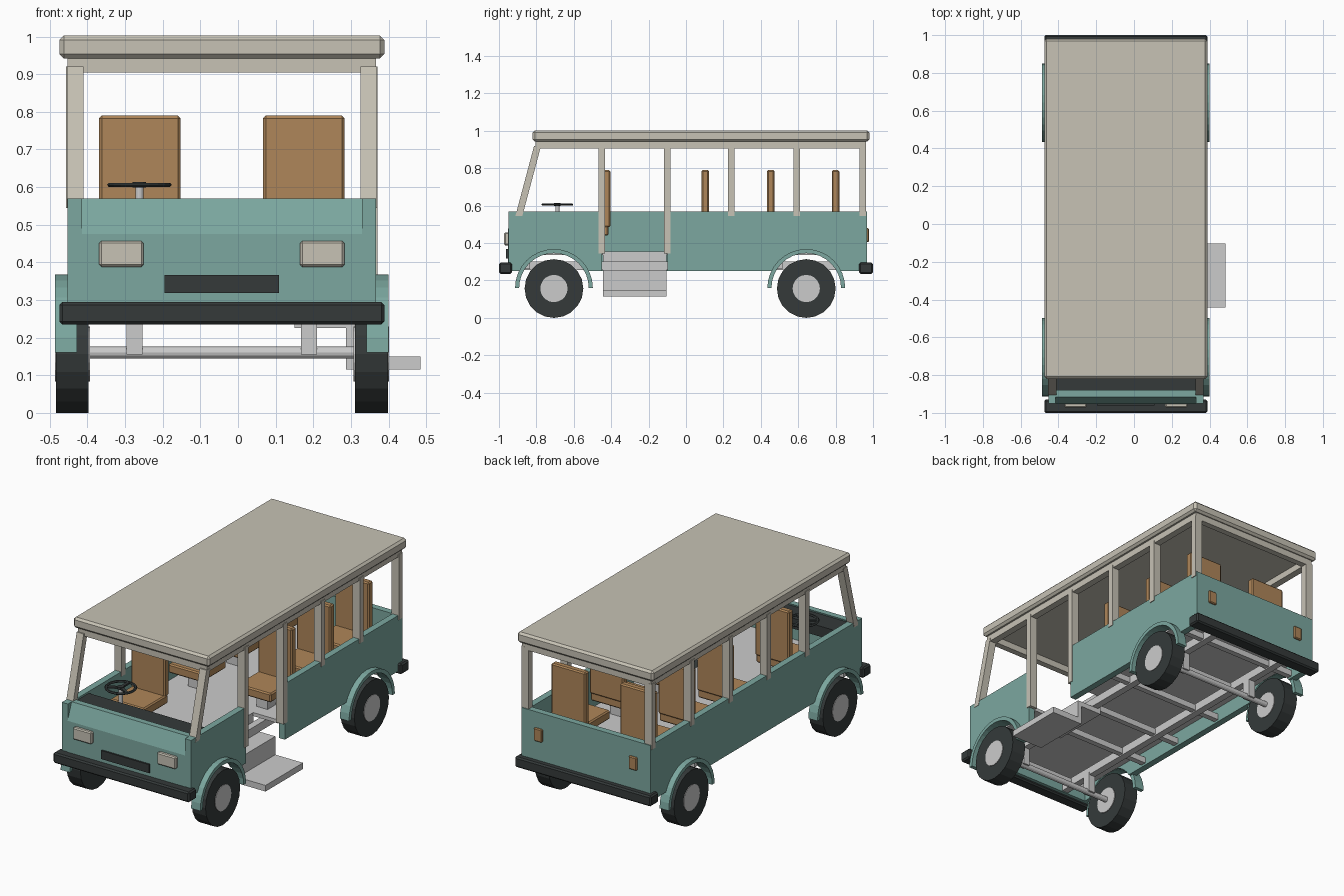
import bpy, bmesh, math
from mathutils import Vector

if "Cube" in bpy.data.objects:
    bpy.data.objects.remove(bpy.data.objects["Cube"])

CX = -0.043  # centre line of the body (the step sticks out on the right)

def mat(name, col):
    m = bpy.data.materials.new(name)
    m.diffuse_color = (*col, 1)
    m.use_nodes = True
    m.node_tree.nodes["Principled BSDF"].inputs["Base Color"].default_value = m.diffuse_color
    return m

TEAL = mat("teal_paint", (0.20, 0.39, 0.35))
CREAM = mat("cream_paint", (0.57, 0.54, 0.46))
TAN = mat("tan_seat", (0.43, 0.24, 0.10))
DARK = mat("dark_rubber", (0.035, 0.042, 0.042))

def finish(name, bm, m=None, bevel=0):
    bmesh.ops.recalc_face_normals(bm, faces=bm.faces)
    me = bpy.data.meshes.new(name)
    bm.to_mesh(me)
    bm.free()
    ob = bpy.data.objects.new(name, me)
    bpy.context.collection.objects.link(ob)
    if m:
        me.materials.append(m)
    if bevel:
        b = ob.modifiers.new("bevel", 'BEVEL')
        b.width, b.segments = bevel, 1
    return ob

def box(name, x, y, z, m=None, bevel=0):
    """Box from (min, max) ranges; x is measured from the body centre line."""
    bm = bmesh.new()
    bmesh.ops.create_cube(bm, size=1)
    for v in bm.verts:
        v.co = Vector([(r[0] + r[1]) / 2 + c * (r[1] - r[0]) for r, c in zip((x, y, z), v.co)])
        v.co.x += CX
    return finish(name, bm, m, bevel)

def extrude_x(name, pts, x0, x1, m=None):
    """Extrude a (y, z) outline along x."""
    bm = bmesh.new()
    f = bm.faces.new([bm.verts.new((CX + x0, y, z)) for y, z in pts])
    r = bmesh.ops.extrude_face_region(bm, geom=[f])
    for v in r['geom']:
        if isinstance(v, bmesh.types.BMVert):
            v.co.x = CX + x1
    return finish(name, bm, m)

def circle(cy, cz, r, n, a0=0.0, a1=2 * math.pi, closed=True):
    k = n if closed else n - 1
    return [(cy + r * math.cos(a0 + (a1 - a0) * i / k),
             cz + r * math.sin(a0 + (a1 - a0) * i / k)) for i in range(n)]

def mirrored(s, a, b):
    return (a, b) if s > 0 else (-b, -a)

WHEELS = (-0.706, 0.643)
R = 0.157

# Side panels with wheel arches cut into the lower edge
def side_panel(name, s, y0, y1):
    pts = [(y1, 0.57), (y0, 0.57), (y0, 0.25)]
    a = math.asin((0.25 - R) / 0.19)
    for wy in WHEELS:
        if y0 < wy < y1:
            pts += circle(wy, R, 0.19, 13, math.pi - a, a, False)
    pts.append((y1, 0.25))
    extrude_x(name, pts, *mirrored(s, 0.372, 0.41), TEAL)

side_panel("left_side_panel", -1, -0.95, 0.968)
side_panel("right_front_side_panel", 1, -0.95, -0.45)
side_panel("right_rear_side_panel", 1, -0.10, 0.968)

# Front and rear panels
extrude_x("front_panel", [(-0.952, 0.25), (-0.952, 0.475), (-0.915, 0.57), (-0.88, 0.57),
                          (-0.91, 0.475), (-0.91, 0.25)], -0.372, 0.372, TEAL)
box("rear_panel", (-0.372, 0.372), (0.93, 0.967), (0.25, 0.57), TEAL)
box("dashboard", (-0.372, 0.372), (-0.90, -0.76), (0.50, 0.56), DARK)

# Bumpers, grille and lights
box("front_bumper", (-0.432, 0.432), (-1.0, -0.93), (0.235, 0.295), DARK, 0.008)
box("rear_bumper", (-0.432, 0.432), (0.925, 1.0), (0.235, 0.295), DARK, 0.008)
box("grille", (-0.152, 0.152), (-0.962, -0.94), (0.318, 0.367), DARK)
for s in (-1, 1):
    box("headlight", mirrored(s, 0.208, 0.326), (-0.972, -0.94), (0.388, 0.457), CREAM, 0.006)
    box("tail_light", mirrored(s, 0.275, 0.327), (0.95, 0.978), (0.405, 0.48), TAN, 0.005)

# Roof and the frame under it
box("roof", (-0.432, 0.432), (-0.82, 0.98), (0.942, 1.003), CREAM, 0.012)
for s in (-1, 1):
    box("roof_side_rail", mirrored(s, 0.37, 0.41), (-0.805, 0.962), (0.905, 0.945), CREAM)
box("roof_front_rail", (-0.37, 0.37), (-0.805, -0.77), (0.905, 0.945), CREAM)
box("roof_rear_rail", (-0.37, 0.37), (0.927, 0.962), (0.905, 0.945), CREAM)

# Posts and sloping windscreen pillars
for s in (-1, 1):
    for y in (-0.45, -0.10, 0.243, 0.592, 0.945):
        low = 0.345 if s > 0 and y < 0 else 0.545
        box("roof_post", mirrored(s, 0.368, 0.414), (y - 0.0175, y + 0.0175), (low, 0.92), CREAM)
    extrude_x("windscreen_pillar", [(-0.912, 0.545), (-0.875, 0.545), (-0.775, 0.92), (-0.812, 0.92)],
              *mirrored(s, 0.368, 0.412), CREAM)

# Wheels, hubs and fenders
for wy in WHEELS:
    for s in (-1, 1):
        extrude_x("tyre", circle(wy, R, R, 20), *mirrored(s, 0.354, 0.441), DARK)
        extrude_x("hub", circle(wy, R, 0.073, 20), *mirrored(s, 0.35, 0.444))
        arc = circle(wy, 0.16, 0.208, 17, 0, math.pi, False) + circle(wy, 0.16, 0.186, 17, math.pi, 0, False)
        extrude_x("fender", arc, *mirrored(s, 0.385, 0.443), TEAL)
        box("axle_bracket", mirrored(s, 0.211, 0.253), (wy - 0.025, wy + 0.025), (0.155, 0.27))
    extrude_x("axle", circle(wy, 0.16, 0.016, 12), -0.36, 0.36)

# Chassis
for s in (-1, 1):
    box("chassis_rail", mirrored(s, 0.212, 0.252), (-0.93, 0.94), (0.255, 0.302))
for y in (-0.85, -0.415, -0.14, 0.2, 0.5, 0.82):
    right = 0.19 if -0.5 < y < -0.1 else 0.372
    box("cross_member", (-0.372, right), (y - 0.016, y + 0.016), (0.262, 0.297))

# Floor with a notch for the entrance
box("floor", (-0.372, 0.195), (-0.91, 0.93), (0.335, 0.355))
box("front_floor", (0.195, 0.372), (-0.91, -0.445), (0.335, 0.355))
box("rear_floor", (0.195, 0.372), (-0.105, 0.93), (0.335, 0.355))

# Entrance steps
extrude_y = (-0.443, -0.103)
box("upper_riser", (0.193, 0.213), extrude_y, (0.226, 0.355))
box("upper_step", (0.193, 0.352), extrude_y, (0.226, 0.255))
box("lower_riser", (0.33, 0.352), extrude_y, (0.115, 0.255))
box("lower_step", (0.33, 0.528), extrude_y, (0.115, 0.15))

# Seats: driver plus three rows of two
def seat(x, yb):
    box("seat_back", (x - 0.108, x + 0.108), (yb - 0.02, yb + 0.02), (0.485, 0.79), TAN, 0.007)
    box("seat_cushion", (x - 0.108, x + 0.108), (yb - 0.21, yb + 0.01), (0.44, 0.492), TAN, 0.007)
    box("seat_pedestal", (x - 0.035, x + 0.035), (yb - 0.135, yb - 0.065), (0.35, 0.445))

seat(-0.218, -0.425)
for y in (0.103, 0.453, 0.80):
    for x in (-0.218, 0.218):
        seat(x, y)

# Steering wheel
SX, SY = CX - 0.219, -0.688
bpy.ops.mesh.primitive_torus_add(location=(SX, SY, 0.606), major_radius=0.077, minor_radius=0.009,
                                 major_segments=20, minor_segments=6)
wheel = bpy.context.object
wheel.name = "steering_wheel"
wheel.scale.z = 0.7
wheel.data.materials.append(DARK)
for i in range(3):
    sp = box("steering_spoke", (-0.008 - CX, 0.008 - CX), (0, 0.075), (-0.005, 0.005), DARK)
    sp.location = (SX, SY, 0.606)
    sp.rotation_euler.z = math.radians(120 * i)
bpy.ops.mesh.primitive_cylinder_add(vertices=12, radius=0.018, depth=0.014, location=(SX, SY, 0.606))
bpy.context.object.name = "steering_hub"
bpy.context.object.data.materials.append(DARK)
bpy.ops.mesh.primitive_cylinder_add(vertices=12, radius=0.011, depth=0.25, location=(SX, SY, 0.475))
bpy.context.object.name = "steering_column"
